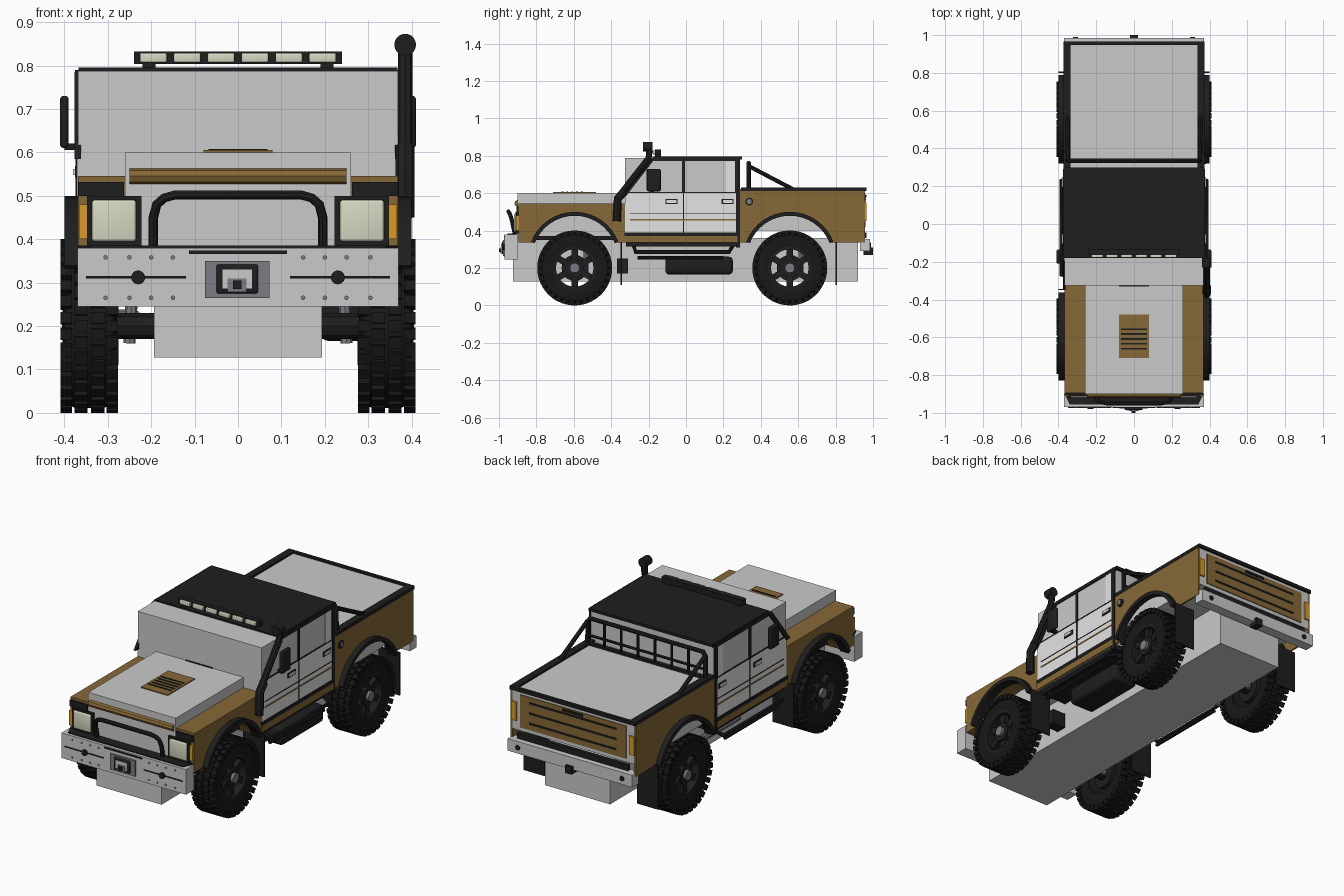
import bpy, bmesh, math
from mathutils import Matrix, Vector

default = bpy.data.objects.get("Cube")
if default:
    bpy.data.objects.remove(default, do_unlink=True)


def material(name, colour):
    mat = bpy.data.materials.new(name)
    mat.use_nodes = True
    mat.diffuse_color = (*colour, 1)
    mat.node_tree.nodes["Principled BSDF"].inputs["Base Color"].default_value = (*colour, 1)
    return mat


grey = material("block grey", (.59, .59, .59))
white = material("panel white", (.78, .78, .78))
ochre = material("ochre paint", (.24, .14, .038))
black = material("trim black", (.013, .013, .013))
rubber = material("tyre rubber", (.009, .009, .009))
metal = material("grey metal", (.2, .2, .23))
cream = material("lamp cream", (.68, .69, .54))
amber = material("amber lamp", (.7, .32, .02))


def finish(name, bm, mat, smooth=False):
    bmesh.ops.recalc_face_normals(bm, faces=bm.faces)
    mesh = bpy.data.meshes.new(name)
    bm.to_mesh(mesh)
    bm.free()
    mesh.materials.append(mat)
    obj = bpy.data.objects.new(name, mesh)
    bpy.context.collection.objects.link(obj)
    if smooth:
        bpy.ops.object.select_all(action="DESELECT")
        obj.select_set(True)
        bpy.context.view_layer.objects.active = obj
        bpy.ops.object.shade_smooth_by_angle(angle=math.radians(40))
    return obj


def add_box(bm, low, high, spin=None):
    low, high = Vector(low), Vector(high)
    matrix = Matrix.Translation((low + high) / 2) @ Matrix.Diagonal((*(high - low), 1))
    bmesh.ops.create_cube(bm, size=1, matrix=spin @ matrix if spin else matrix)


def box(name, x, y, z, mat, bevel=0):
    bm = bmesh.new()
    add_box(bm, *zip(x, y, z))
    if bevel:
        bmesh.ops.bevel(bm, geom=bm.edges[:], offset=bevel, segments=3, affect="EDGES", profile=.5)
    return finish(name, bm, mat, bevel > 0)


def sides(label, build):
    """Build a part on the model's left (+x) and right (-x)."""
    for tag, s in (("left_", 1), ("right_", -1)):
        build(tag + label, s)


def pair(label, x, y, z, mat, bevel=0):
    sides(label, lambda n, s: box(n, sorted((s * x[0], s * x[1])), y, z, mat, bevel))


def prism(name, outline, x, mat):
    bm = bmesh.new()
    face = bm.faces.new([bm.verts.new((x[0], y, z)) for y, z in outline])
    moved = bmesh.ops.extrude_face_region(bm, geom=[face])["geom"]
    bmesh.ops.translate(bm, vec=(x[1] - x[0], 0, 0),
                        verts=[v for v in moved if isinstance(v, bmesh.types.BMVert)])
    return finish(name, bm, mat)


def tube(name, points, radius, mat):
    curve = bpy.data.curves.new(name, "CURVE")
    curve.dimensions = "3D"
    curve.bevel_depth, curve.bevel_resolution, curve.use_fill_caps = radius, 2, True
    line = curve.splines.new("POLY")
    line.points.add(len(points) - 1)
    for p, co in zip(line.points, points):
        p.co = (*co, 1)
    temp = bpy.data.objects.new(name, curve)
    bpy.context.collection.objects.link(temp)
    mesh = bpy.data.meshes.new_from_object(temp.evaluated_get(bpy.context.evaluated_depsgraph_get()))
    bpy.data.objects.remove(temp)
    bm = bmesh.new()
    bm.from_mesh(mesh)
    return finish(name, bm, mat, True)


def disc(name, centre, radius, depth, axis, mat):
    bm = bmesh.new()
    turn = Matrix.Rotation(math.pi / 2, 4, "Y" if axis == "X" else "X")
    bmesh.ops.create_cone(bm, cap_ends=True, segments=20, radius1=radius, radius2=radius,
                          depth=depth, matrix=Matrix.Translation(centre) @ turn)
    return finish(name, bm, mat, True)


def lathe(name, profile, mat, steps=40):
    bm = bmesh.new()
    rings = [[bm.verts.new((x, r * math.cos(a), r * math.sin(a))) for x, r in profile]
             for a in (math.tau * i / steps for i in range(steps))]
    n = len(profile)
    for i in range(steps):
        a, b = rings[i], rings[(i + 1) % steps]
        for j in range(n):
            bm.faces.new((a[j], a[(j + 1) % n], b[(j + 1) % n], b[j]))
    return finish(name, bm, mat, True)


def arch(centre, radius, steps=16):
    return [(centre - radius * math.cos(a), .25 + radius * math.sin(a))
            for a in (math.radians(21 + 138 * i / steps) for i in range(steps + 1))]


FRONT, REAR = -.595, .555

# Plain body blocks
box("chassis_block", (-.193, .193), (-.925, .92), (.127, .36), grey)
box("hood_block", (-.26, .26), (-.9, -.32), (.36, .6), grey)
box("cab_block", (-.368, .368), (-.325, .285), (.34, .787), grey)
box("bed_block", (-.368, .368), (.3, .955), (.4, .62), grey)
box("front_bumper", (-.37, .37), (-.97, -.9), (.245, .38), grey)
box("rear_bumper", (-.37, .37), (.93, .985), (.29, .355), grey)

# Fenders, bed sides, arch flares and mudflaps
def fender(name, y0, y1, top, centre, x):
    low = arch(centre, .24)
    sides(name, lambda n, s: prism(n, [(y0, .335)] + low + [(y1, .335), (y1, top), (y0, top)],
                                   (s * x[0], s * x[1]), ochre))

fender("front_fender", -.895, -.325, .545, FRONT, (.258, .369))
fender("bed_side", .29, .957, .622, REAR, (.362, .372))
for end, c in (("front", FRONT), ("rear", REAR)):
    ring = arch(c, .25) + arch(c, .229)[::-1]
    sides(end + "_arch_flare", lambda n, s: prism(n, ring, (s * .35, s * .4), black))
    pair(end + "_mudflap", (.275, .4), (c + .245, c + .252), (.11, .34), black)
    tube(end + "_axle", [(-.3, c, .2), (.3, c, .2)], .03, black)
    sides(end + "_shock", lambda n, s: tube(n, [(s * .25, c + .06, .16), (s * .24, c + .06, .36)], .014, metal))
pair("inner_fender_rail", (.255, .275), (-.83, -.34), (.35, .372), black)

# Hood nose and vent
tube("hood_nose", [(-.25, -.9, .545), (.25, -.9, .545)], .018, ochre)
box("hood_vent", (-.08, .08), (-.71, -.48), (.598, .605), ochre)
for i in range(5):
    y = -.665 + .026 * i
    box("vent_slot", (-.068, .068), (y, y + .009), (.6, .608), black)
box("cowl_trim", (-.08, .08), (-.33, -.32), (.595, .604), black)

# Headlights and indicators
pair("headlight_frame", (.222, .348), (-.912, -.88), (.385, .5), black)
pair("headlight_lens", (.235, .336), (-.92, -.9), (.395, .49), cream, .006)
pair("front_indicator", (.348, .366), (-.91, -.88), (.4, .48), amber)
pair("headlight_brow", (.262, .368), (-.906, -.88), (.5, .532), black)

# Bumper fittings, bull bar and winch
prism_top = box("bumper_top_plate", (-.367, .367), (-.955, -.9), (.378, .385), black)
for v in prism_top.data.vertices:
    if v.co.y < -.95:
        v.co.x *= .93
hoop = [(.195, -.915, .38), (.195, -.93, .45), (.187, -.938, .48), (.17, -.945, .495), (.145, -.95, .502)]
tube("bull_bar", hoop + [(-x, y, z) for x, y, z in hoop[::-1]], .011, black)
box("bumper_slot", (-.113, .113), (-.974, -.96), (.366, .374), black)
pair("bumper_side_slot", (.12, .35), (-.974, -.96), (.31, .315), black)
sides("bumper_eye", lambda n, s: disc(n, (s * .23, -.972, .312), .016, .014, "Y", black))
for x in (.15, .2, .25, .305):
    for z in (.265, .358):
        sides("bumper_bolt", lambda n, s: disc(n, (s * x, -.971, z), .005, .006, "Y", metal))
box("winch_plate", (-.076, .072), (-.978, -.96), (.265, .35), metal)
box("winch_frame", (-.05, .046), (-.985, -.97), (.275, .342), black, .005)
box("winch_mouth", (-.036, .032), (-.988, -.98), (.287, .33), grey)
box("winch_roller", (-.024, .02), (-.991, -.98), (.278, .31), metal)
box("winch_hook", (-.012, .008), (-1, -.985), (.285, .305), black)

# Cab skin: lower doors, frames, stripes, handles
pair("door_panel", (.36, .371), (-.325, .27), (.335, .605), white)
pair("door_upper_rear", (.36, .371), (.215, .27), (.605, .787), white)
pair("sill_stripe", (.365, .374), (-.33, .275), (.335, .372), ochre)
pair("sill_trim", (.365, .376), (-.33, .275), (.372, .39), black)
pair("door_crease", (.366, .373), (-.3, .27), (.488, .492), black)
pair("door_stripe", (.366, .373), (-.3, .27), (.455, .463), ochre)
pair("centre_door_gap", (.366, .373), (-.016, -.01), (.36, .6), black)
pair("centre_pillar", (.366, .374), (-.021, -.006), (.6, .78), black)
pair("rear_pillar", (.366, .375), (.262, .289), (.6, .787), black)
pair("rear_door_edge", (.366, .374), (.268, .289), (.31, .6), black)
pair("roof_rail", (.362, .375), (-.18, .29), (.772, .79), black)
pair("window_sill", (.366, .373), (-.32, .27), (.602, .607), black)
for y in (-.11, .19):
    pair("handle_surround", (.366, .375), (y, y + .065), (.542, .568), black)
    pair("door_handle", (.37, .38), (y + .007, y + .058), (.548, .562), white)
sides("windscreen_pillar", lambda n, s: prism(
    n, [(-.35, .585), (-.32, .585), (-.165, .785), (-.195, .785)], (s * .362, s * .376), black))
box("roof_panel", (-.367, .367), (-.18, .3), (.78, .795), black)
box("cab_floor", (-.36, .36), (-.32, .28), (.315, .341), black)

# Mirrors, snorkel and roof lamps
pair("mirror", (.39, .41), (-.21, -.135), (.61, .73), black, .008)
pair("mirror_arm", (.35, .4), (-.19, -.17), (.605, .62), black)
tube("snorkel_base", [(.385, -.37, .45), (.385, -.365, .57), (.385, -.33, .61)], .022, black)
tube("snorkel_pipe", [(.385, -.345, .6), (.385, -.2, .785), (.385, -.195, .84)], .017, black)
disc("snorkel_head", (.385, -.205, .848), .025, .05, "Y", black)
box("lamp_bar", (-.24, .24), (-.165, -.135), (.803, .832), black)
pair("lamp_bar_foot", (.19, .22), (-.165, -.135), (.785, .805), black)
for i in range(6):
    x = -.195 + .078 * i
    box("roof_lamp", (x - .031, x + .031), (-.178, -.16), (.807, .829), cream, .004)

# Bed rails, rack, tailgate
pair("bed_rail", (.335, .374), (.295, .962), (.612, .63), black)
box("tail_rail", (-.374, .374), (.948, .966), (.612, .63), black)
box("bed_front_rail", (-.35, .35), (.325, .345), (.612, .632), black)
rack = [(.35, .335, .62), (.35, .335, .74), (.335, .335, .762)]
tube("rack_hoop", rack + [(-x, y, z) for x, y, z in rack[::-1]], .012, black)
tube("rack_mid_bar", [(-.35, .335, .67), (.35, .335, .67)], .007, black)
for i in range(6):
    x = -.25 + .1 * i
    tube("rack_upright", [(x, .335, .62), (x, .335, .762)], .007, black)
sides("rack_brace", lambda n, s: tube(n, [(s * .35, .335, .745), (s * .352, .57, .622)], .011, black))
box("tailgate_panel", (-.315, .315), (.95, .96), (.42, .595), ochre)
for z in (.45, .505, .56):
    box("tailgate_groove", (-.26, .26), (.955, .963), (z, z + .01), black)
box("tailgate_latch", (-.06, .06), (.955, .966), (.578, .59), black)
box("tail_step", (-.33, .33), (.945, .965), (.36, .39), black)
pair("tail_lamp", (.335, .366), (.95, .964), (.45, .55), amber)
sides("rear_bumper_eye", lambda n, s: disc(n, (s * .31, .985, .322), .013, .01, "Y", black))
box("tow_hitch", (-.02, .02), (.95, 1), (.27, .31), black)
disc("fuel_cap", (.374, .338, .555), .021, .012, "X", black)
disc("fuel_cap_centre", (.38, .338, .555), .013, .008, "X", metal)

# Underside: steps, tank, exhaust
step = [(.3, -.28, .32), (.385, -.27, .285), (.385, .23, .285), (.3, .25, .32)]
sides("side_step", lambda n, s: tube(n, [(s * x, y, z) for x, y, z in step], .011, black))
sides("lower_step", lambda n, s: tube(n, [(s * .37, -.26, .255), (s * .37, .2, .255)], .009, black))
box("fuel_tank", (.19, .34), (-.11, .25), (.165, .26), black, .02)
box("spare_box", (.2, .28), (-.37, -.31), (.17, .25), black)
tube("exhaust", [(-.24, -.1, .22), (-.24, .3, .22), (-.36, .34, .22)], .018, metal)

# Wheels: one set of meshes, reused on four hubs
tyre = lathe("tyre", [(.287, .112), (.279, .15), (.286, .178), (.31, .189), (.375, .189),
                      (.398, .178), (.404, .15), (.397, .112)], rubber)
rim = lathe("rim", [(.29, .116), (.398, .116), (.398, .1), (.29, .104)], black)
bm = bmesh.new()
for i in range(32):
    for k, (a, b, r) in enumerate(((.276, .303, .172), (.308, .338, .185), (.347, .377, .185), (.382, .409, .172))):
        spin = Matrix.Rotation(math.tau * (i + .5 * (k % 2)) / 32, 4, "X")
        add_box(bm, (a, -.013, r), (b, .013, .2), spin)
lugs = finish("tread_lugs", bm, rubber)
bm = bmesh.new()
for i in range(6):
    add_box(bm, (.355, -.017, .03), (.382, .017, .105), Matrix.Rotation(math.tau * i / 6, 4, "X"))
spokes = finish("spokes", bm, black)
hub = disc("hub", (.37, 0, 0), .05, .04, "X", black)
cap = disc("hub_cap", (.385, 0, 0), .026, .04, "X", metal)
brake = disc("brake", (.31, 0, 0), .07, .03, "X", black)
for part in (tyre, rim, lugs, spokes, hub, cap, brake):
    for i, (y, turn) in enumerate(((FRONT, 0), (FRONT, math.pi), (REAR, 0), (REAR, math.pi))):
        copy = part if i == 0 else part.copy()
        if i:
            bpy.context.collection.objects.link(copy)
        copy.location, copy.rotation_euler.z = (0, y, .2), turn
